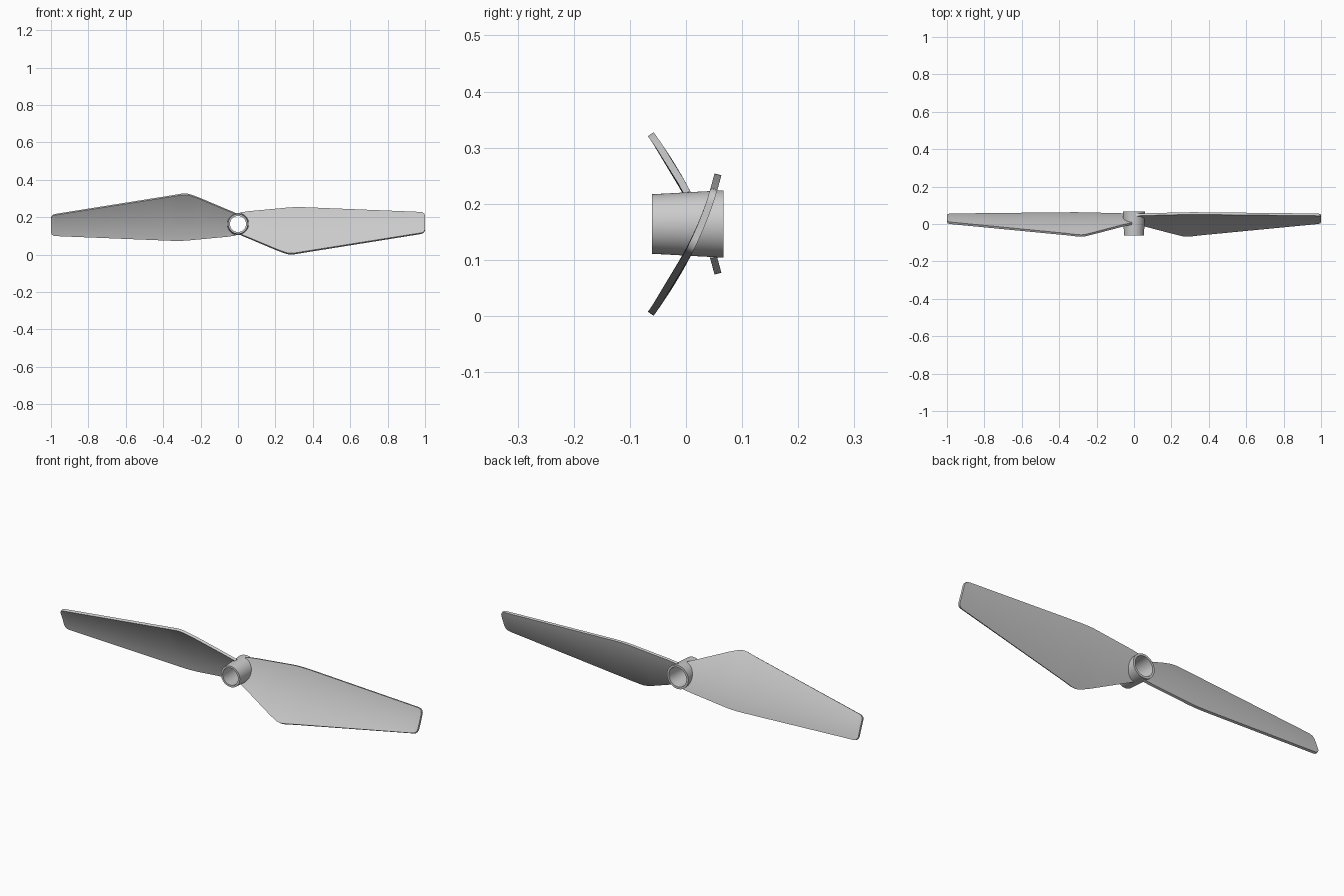
import bpy, bmesh, math

cube = bpy.data.objects.get("Cube")
if cube:
    bpy.data.objects.remove(cube, do_unlink=True)

HUB_Z = 0.164
ROWS = 16

grey = bpy.data.materials.new("light_grey")
grey.use_nodes = True
grey.diffuse_color = (0.6, 0.6, 0.6, 1)
grey.node_tree.nodes["Principled BSDF"].inputs["Base Color"].default_value = (0.6, 0.6, 0.6, 1)


def make_object(name, bm):
    bmesh.ops.recalc_face_normals(bm, faces=bm.faces)
    mesh = bpy.data.meshes.new(name)
    bm.to_mesh(mesh)
    bm.free()
    mesh.materials.append(grey)
    obj = bpy.data.objects.new(name, mesh)
    bpy.context.collection.objects.link(obj)
    obj.location.z = HUB_Z
    return obj


def select_only(obj):
    bpy.ops.object.select_all(action="DESELECT")
    obj.select_set(True)
    bpy.context.view_layer.objects.active = obj


def bridge(bm, a, b):
    for i in range(len(a) - 1):
        bm.faces.new((a[i], a[i + 1], b[i + 1], b[i]))


# Blade outline: distance from hub, lower edge, upper edge
OUTLINE = [(0.06, -0.076, 0.067), (0.21, -0.139, 0.081), (0.24, -0.150, 0.084),
           (0.26, -0.157, 0.086), (0.28, -0.160, 0.0875), (0.30, -0.159, 0.0885),
           (0.33, -0.154, 0.0885), (0.36, -0.149, 0.088), (0.975, -0.051, 0.063),
           (0.987, -0.048, 0.061), (0.996, -0.041, 0.054), (1.0, -0.030, 0.043)]


def camber(z):
    return 0.028 + 0.412 * z - 0.976 * z * z


def root_x(z):
    # Root edge follows the round hub wall
    return max(0.012, math.sqrt(max(0, 0.05 ** 2 - z * z)))


def make_blade(name, turn):
    bm = bmesh.new()
    strips = []
    for x, low, high in [(None, -0.056, 0.06)] + OUTLINE:
        strip = []
        for i in range(ROWS + 1):
            z = low + (high - low) * i / ROWS
            px = root_x(z) if x is None else x
            strip.append(bm.verts.new((px, camber(z), z)))
        strips.append(strip)
    for a, b in zip(strips, strips[1:]):
        bridge(bm, a, b)
    obj = make_object(name, bm)
    obj.rotation_euler.y = turn
    # Give the curved sheet its thickness
    solid = obj.modifiers.new("thickness", "SOLIDIFY")
    solid.thickness = 0.0125
    solid.offset = 0
    select_only(obj)
    bpy.ops.object.modifier_apply(modifier=solid.name)
    bpy.ops.object.shade_smooth_by_angle(angle=math.radians(35))


make_blade("left_blade", 0)
make_blade("right_blade", math.pi)

# Hub: hollow tapered tube, open at both ends
PROFILE = [(0.053, -0.061), (0.060, 0.067), (0.049, 0.067), (0.043, -0.061)]
SIDES = 64
bm = bmesh.new()
rings = []
for s in range(SIDES):
    a = math.tau * s / SIDES
    ring = [bm.verts.new((r * math.cos(a), y, r * math.sin(a))) for r, y in PROFILE]
    rings.append(ring + ring[:1])
for s in range(SIDES):
    bridge(bm, rings[s], rings[(s + 1) % SIDES])
hub = make_object("hub", bm)
select_only(hub)
bpy.ops.object.shade_smooth_by_angle(angle=math.radians(35))
